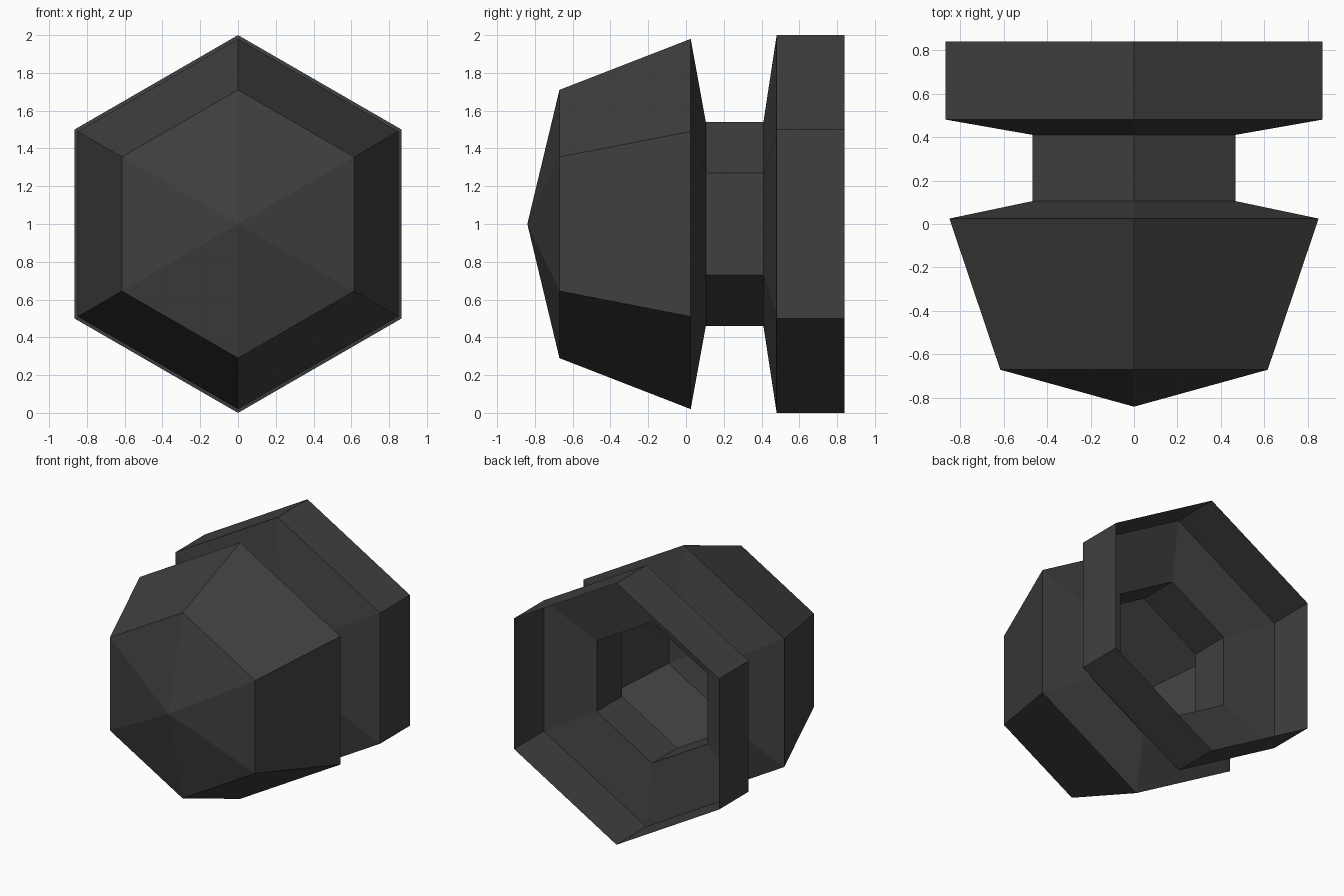
import bpy
import bmesh
from math import sin, cos, tau

SIDES = 6

cube = bpy.data.objects.get("Cube")
if cube:
    bpy.data.objects.remove(cube, do_unlink=True)

dark_grey = bpy.data.materials.new("dark_grey")
dark_grey.use_nodes = True
colour = (0.05, 0.05, 0.05, 1)
dark_grey.diffuse_color = colour
dark_grey.node_tree.nodes["Principled BSDF"].inputs["Base Color"].default_value = colour


def hex_shell(name, profile):
    """Open six-sided shell along y from (y, radius) pairs; radius 0 is a point."""
    bm = bmesh.new()
    rings = []
    for y, r in profile:
        count = SIDES if r else 1
        rings.append([bm.verts.new((r * sin(tau * i / SIDES), y, 1 + r * cos(tau * i / SIDES)))
                      for i in range(count)])
    for a, b in zip(rings, rings[1:]):
        for i in range(SIDES):
            j = (i + 1) % SIDES
            if len(a) == 1:
                bm.faces.new((a[0], b[i], b[j]))
            else:
                bm.faces.new((a[i], b[i], b[j], a[j]))
    # Point every face away from the axis, or forward on the nose
    bm.normal_update()
    probe = bm.faces[:][0] if bm.faces.ensure_lookup_table() is None else None
    centre = probe.calc_center_median()
    outward = probe.normal.x * centre.x + probe.normal.z * (centre.z - 1)
    if outward < 0:
        bmesh.ops.reverse_faces(bm, faces=bm.faces[:])
    mesh = bpy.data.meshes.new(name)
    bm.to_mesh(mesh)
    bm.free()
    mesh.materials.append(dark_grey)
    obj = bpy.data.objects.new(name, mesh)
    bpy.context.collection.objects.link(obj)
    return obj


# Pointed head with its sloping back
hex_shell("head", [(-0.84, 0), (-0.67, 0.71), (0.025, 0.98), (0.105, 0.54)])

# Narrow neck, open at both ends
hex_shell("neck", [(0.105, 0.54), (0.41, 0.54)])

# Wide rear collar, open at the back
hex_shell("rear_collar", [(0.41, 0.54), (0.48, 1.0), (0.84, 1.0)])
